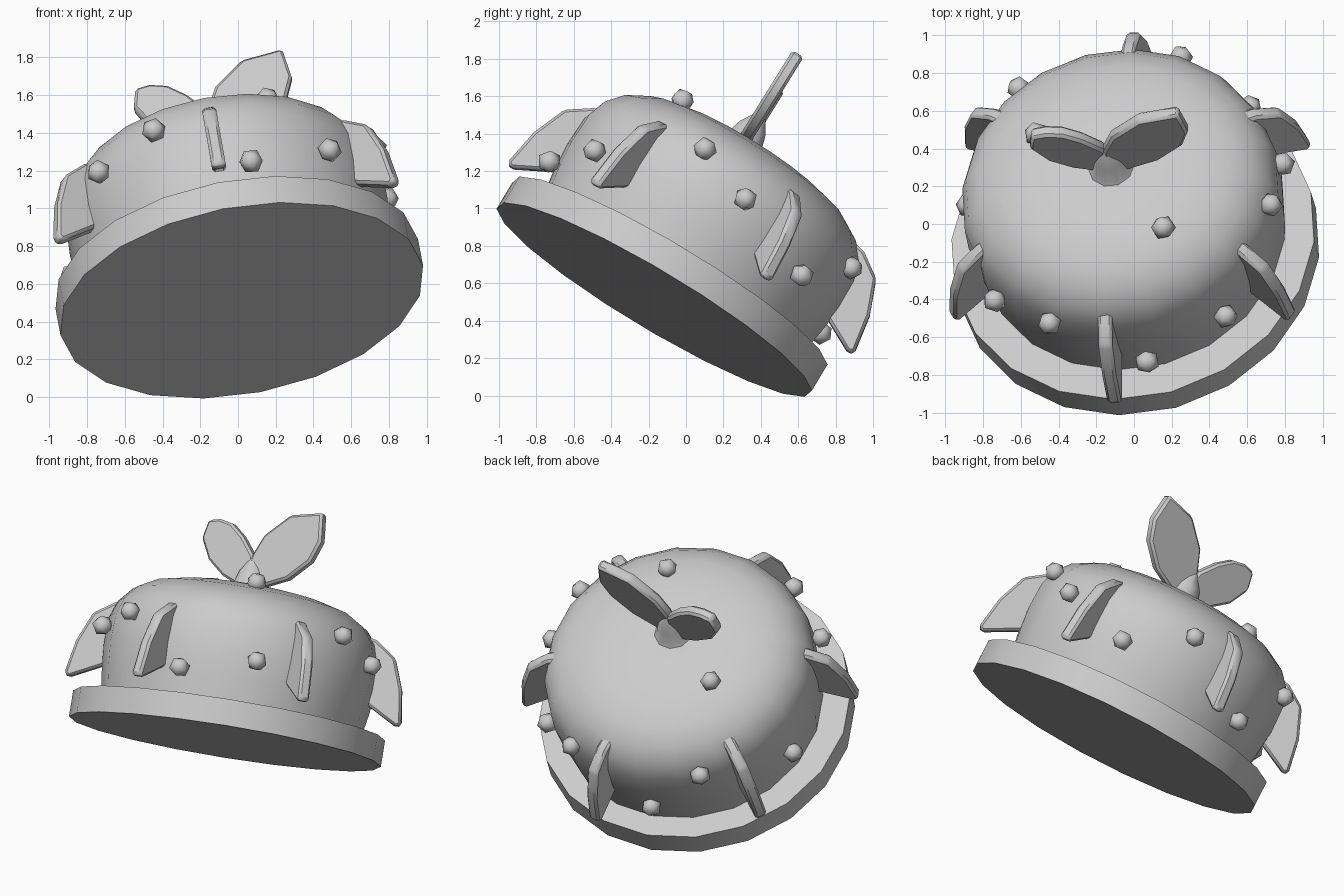
import bpy, bmesh
from math import sin, cos, pi, radians
from mathutils import Matrix, Vector

if "Cube" in bpy.data.objects:
    bpy.data.objects.remove(bpy.data.objects["Cube"])


def frame(origin, up):
    # Tilted frame: e = sideways, f = back, u = up the axis
    u = Vector(up).normalized()
    f = u.cross(Vector((0.989, 0.077, 0.125))).normalized()
    return Matrix.Translation(origin) @ Matrix((f.cross(u), f, u)).transposed().to_4x4()


TILT = frame((0.02, -0.175, 0.515), (-0.146, 0.522, 0.84))
PLATE = frame((0.02, -0.17, 0.512), (-0.16, 0.507, 0.847))


def finish(name, bm, local=Matrix(), bevel=0, angle=40, base=TILT):
    bmesh.ops.recalc_face_normals(bm, faces=bm.faces)
    mesh = bpy.data.meshes.new(name)
    bm.to_mesh(mesh)
    bm.free()
    ob = bpy.data.objects.new(name, mesh)
    bpy.context.collection.objects.link(ob)
    ob.matrix_world = base @ local
    if bevel:
        mod = ob.modifiers.new("soft_edge", 'BEVEL')
        mod.width = bevel
        mod.segments = 1
    bpy.ops.object.select_all(action='DESELECT')
    ob.select_set(True)
    bpy.context.view_layer.objects.active = ob
    bpy.ops.object.shade_smooth_by_angle(angle=radians(angle))
    return ob


def lathe(name, profile, sides, phase=0, local=Matrix(), base=TILT):
    bm = bmesh.new()
    rings = []
    for r, z in profile:
        rings.append([bm.verts.new((r * cos(phase + 2 * pi * i / sides),
                                    r * sin(phase + 2 * pi * i / sides), z))
                      for i in range(sides)])
    for a, b in zip(rings, rings[1:]):
        for i in range(sides):
            j = (i + 1) % sides
            bm.faces.new((a[i], a[j], b[j], b[i]))
    bm.faces.new(rings[0])
    bm.faces.new(rings[-1])
    return finish(name, bm, local, base=base)


def slab(name, outline, thick, local=Matrix(), bevel=0.015):
    # Outline in the local XZ plane, given thickness along Y
    bm = bmesh.new()
    face = bm.faces.new([bm.verts.new((x, -thick / 2, z)) for x, z in outline])
    ext = bmesh.ops.extrude_face_region(bm, geom=[face])
    bmesh.ops.translate(bm, vec=(0, thick, 0),
                        verts=[v for v in ext['geom'] if isinstance(v, bmesh.types.BMVert)])
    return finish(name, bm, local, bevel, 50)


# Base plate
lathe("base_plate", [(0.978, 0), (0.978, 0.165)], 20, radians(12), base=PLATE)

# Rounded body with a nearly flat top
lathe("body", [(0.81, 0.13), (0.84, 0.32), (0.855, 0.47), (0.85, 0.64), (0.815, 0.745),
               (0.74, 0.835), (0.62, 0.905), (0.46, 0.945), (0.3, 0.965), (0.14, 0.965),
               (0.03, 0.96)],
      20, radians(12), Matrix.Translation((0, 0.02, 0)))

# Stem
lathe("stem", [(0.14, 0.94), (0.105, 0.99), (0.085, 1.06), (0.03, 1.15)], 10,
      local=Matrix.Translation((0, -0.03, 0)))

# Two leaves on the stem
slab("large_leaf", [(-0.04, 0.97), (-0.01, 1.17), (0.05, 1.30), (0.213, 1.443), (0.435, 1.48),
                    (0.46, 1.30), (0.41, 1.17), (0.27, 1.045), (0.1, 0.98)],
     0.07, Matrix.Translation((0, -0.035, 0)))
slab("small_leaf", [(0.04, 0.97), (-0.01, 1.17), (-0.107, 1.28), (-0.2, 1.35), (-0.29, 1.37),
                    (-0.37, 1.355), (-0.395, 1.24), (-0.32, 1.11), (-0.2, 1.02), (-0.1, 0.98)],
     0.07, Matrix.Translation((0, -0.025, 0)))

# Six fins around the side
FIN = [(0.74, 0.73), (0.82, 0.71), (0.95, 0.62), (1.025, 0.43), (1.06, 0.22),
       (1.03, 0.2), (0.80, 0.32), (0.74, 0.4)]
for k in range(6):
    a = radians(-95 + 60 * k)
    lift = Matrix.Translation((0, 0.01, 0.05 + 0.045 * sin(a)))
    slab(f"side_fin_{k + 1}", FIN, 0.075, lift @ Matrix.Rotation(a, 4, 'Z'))

# Studs: angle, height and radius around the side, plus two on top
spots = [(-116, 0.64, 0.86), (-141, 0.56, 0.88), (-83.5, 0.32, 0.865), (-52, 0.435, 0.87),
         (-13, 0.717, 0.84), (9, 0.595, 0.875), (42.5, 0.435, 0.9), (68, 0.66, 0.875),
         (104, 0.355, 0.88), (128, 0.67, 0.875), (169, 0.38, 0.87),
         (-57, 0.955, 0.51), (153, 0.975, 0.45)]
for k, (deg, z, r) in enumerate(spots):
    a = radians(deg)
    bm = bmesh.new()
    bmesh.ops.create_icosphere(bm, subdivisions=1, radius=0.066)
    finish(f"stud_{k + 1}", bm, Matrix.Translation((r * cos(a), r * sin(a), z))
           @ Matrix.Rotation(a, 4, 'Z') @ Matrix.Rotation(pi / 2, 4, 'Y'), angle=45)
